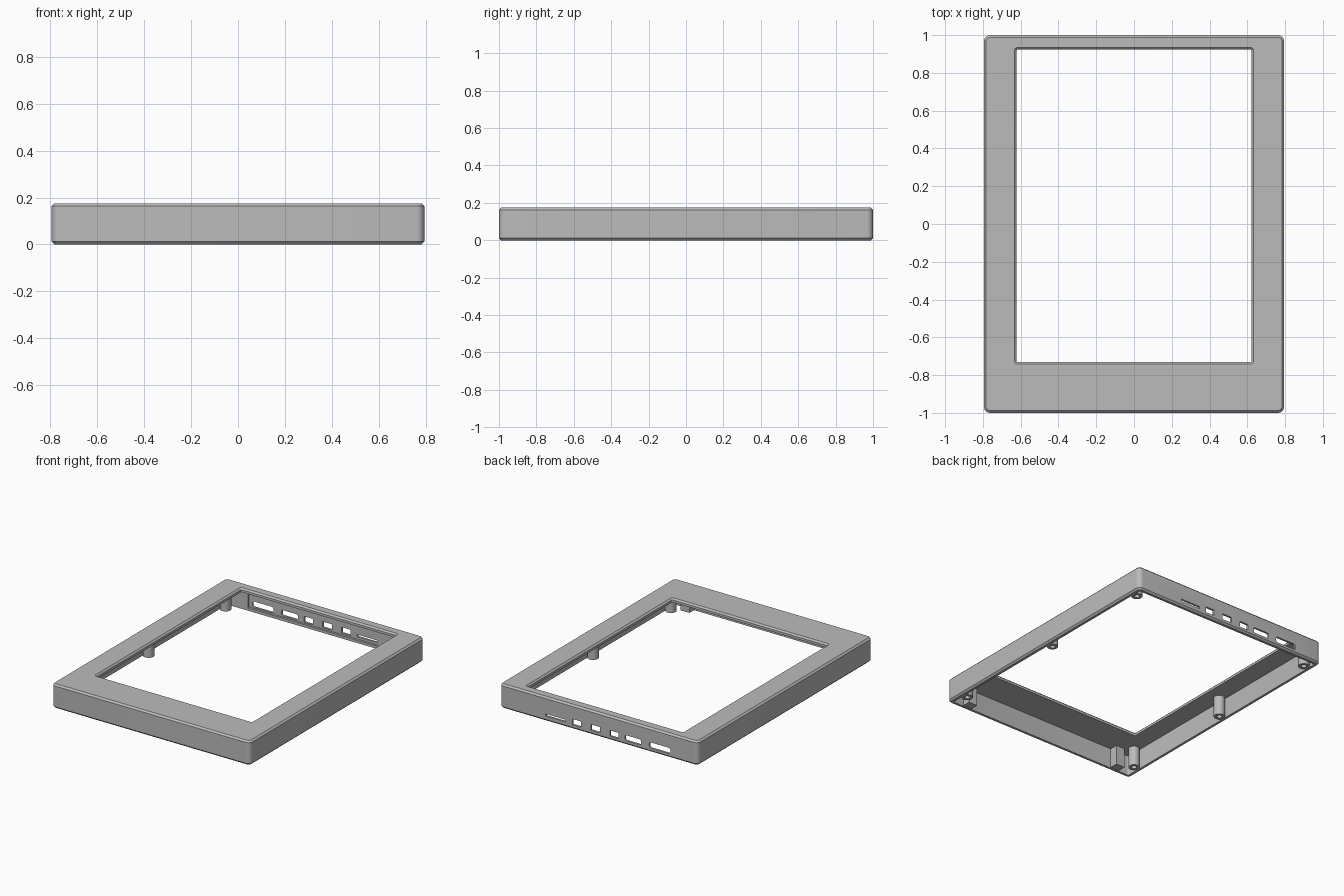
import bpy, bmesh, math
from mathutils import Matrix, Vector

cube = bpy.data.objects.get("Cube")
if cube:
    bpy.data.objects.remove(cube, do_unlink=True)

grey = bpy.data.materials.new("plain_grey")
grey.use_nodes = True
GREY = (0.5, 0.5, 0.5, 1)
grey.diffuse_color = GREY
grey.node_tree.nodes["Principled BSDF"].inputs["Base Color"].default_value = GREY

HX, HY, TOP = 0.795, 1.0, 0.175     # half width, half depth, height
WALL, CEIL = 0.03, 0.147            # wall thickness, underside of the bezel


def ring(bm, x0, x1, y0, y1, r, z, seg=6):
    """Rounded rectangle of vertices at height z."""
    verts = []
    for k, (cx, cy) in enumerate([(x1 - r, y1 - r), (x0 + r, y1 - r),
                                  (x0 + r, y0 + r), (x1 - r, y0 + r)]):
        for i in range(seg + 1):
            a = math.pi / 2 * (k + i / seg)
            verts.append(bm.verts.new((cx + r * math.cos(a), cy + r * math.sin(a), z)))
    return verts


def bridge(bm, a, b):
    n = len(a)
    for i in range(n):
        bm.faces.new((a[i], a[(i + 1) % n], b[(i + 1) % n], b[i]))


def prism(bm, x0, x1, y0, y1, r, z0, z1):
    a, b = ring(bm, x0, x1, y0, y1, r, z0), ring(bm, x0, x1, y0, y1, r, z1)
    bridge(bm, a, b)
    bm.faces.new(a)
    bm.faces.new(b)


def finish(bm, name, smooth=True):
    bmesh.ops.recalc_face_normals(bm, faces=bm.faces)
    mesh = bpy.data.meshes.new(name)
    bm.to_mesh(mesh)
    bm.free()
    mesh.materials.append(grey)
    ob = bpy.data.objects.new(name, mesh)
    bpy.context.collection.objects.link(ob)
    if smooth:
        shade(ob)
    return ob


def shade(ob):
    bpy.ops.object.select_all(action='DESELECT')
    ob.select_set(True)
    bpy.context.view_layer.objects.active = ob
    bpy.ops.object.shade_smooth_by_angle(angle=math.radians(30))


def cut(ob, cutter):
    bpy.context.view_layer.objects.active = ob
    mod = ob.modifiers.new("cut", 'BOOLEAN')
    mod.operation, mod.solver, mod.object = 'DIFFERENCE', 'EXACT', cutter
    bpy.ops.object.modifier_apply(modifier=mod.name)
    bpy.data.objects.remove(cutter, do_unlink=True)


# Frame shell: closed loft from bottom rim, up the outside, through the window, down the cavity
def body(bm, inset, r, z):
    return ring(bm, inset - HX, HX - inset, inset - HY, HY - inset, r, z)


def window(bm, grow, z):
    return ring(bm, -0.621 - grow, 0.621 + grow, -0.731 - grow, 0.924 + grow, 0.006 + grow, z)


bm = bmesh.new()
loops = [body(bm, 0.012, 0.022, 0), body(bm, 0, 0.034, 0.012),
         body(bm, 0, 0.034, TOP - 0.012), body(bm, 0.012, 0.022, TOP),
         window(bm, 0.011, TOP), window(bm, 0, TOP - 0.011), window(bm, 0, CEIL),
         body(bm, WALL, 0.012, CEIL), body(bm, WALL, 0.012, 0)]
for i, loop in enumerate(loops):
    bridge(bm, loop, loops[(i + 1) % len(loops)])
frame = finish(bm, "frame_shell", False)

# Thinned pocket inside the back wall, behind the ports
bm = bmesh.new()
bmesh.ops.create_cube(bm, size=1, matrix=Matrix.LocRotScale(
    Vector((0, 0.965, 0.075)), None, Vector((1.2, 0.04, 0.11))))
cut(frame, finish(bm, "pocket_cutter", False))

# Port openings in the back wall: x centre, z centre, width, height, corner radius
PORTS = [(0.345, 0.045, 0.16, 0.016, 0.002), (0.175, 0.052, 0.07, 0.042, 0.003),
         (0.025, 0.052, 0.075, 0.042, 0.003), (-0.125, 0.05, 0.07, 0.042, 0.003),
         (-0.275, 0.05, 0.13, 0.04, 0.012), (-0.49, 0.05, 0.17, 0.042, 0.016)]
bm = bmesh.new()
for x, z, w, h, r in PORTS:
    prism(bm, x - w / 2, x + w / 2, z - h / 2, z + h / 2, r, -1.1, -0.9)
bmesh.ops.rotate(bm, verts=bm.verts, matrix=Matrix.Rotation(math.pi / 2, 3, 'X'))
cut(frame, finish(bm, "port_cutter", False))
shade(frame)


# Screw bosses: tubes with a blind hole, along both side walls
def circle(bm, x, y, r, z, n=24):
    return [bm.verts.new((x + r * math.cos(math.tau * i / n),
                          y + r * math.sin(math.tau * i / n), z)) for i in range(n)]


for side, sx in (("left", 1), ("right", -1)):
    for place, y in (("front", -0.87), ("middle", 0.02), ("back", 0.9)):
        bm = bmesh.new()
        tube = [circle(bm, sx * 0.73, y, r, z) for r, z in
                ((0.038, CEIL + 0.005), (0.038, 0.004), (0.018, 0.004), (0.018, 0.1))]
        for a, b in zip(tube, tube[1:]):
            bridge(bm, a, b)
        bm.faces.new(tube[0])
        bm.faces.new(tube[-1])
        finish(bm, f"{place}_{side}_screw_boss")
    # Square support block against the front wall
    bm = bmesh.new()
    bmesh.ops.create_cube(bm, size=1, matrix=Matrix.LocRotScale(
        Vector((sx * 0.645, -0.943, 0.078)), None, Vector((0.07, 0.066, 0.148))))
    finish(bm, f"{side}_support_block", False)
